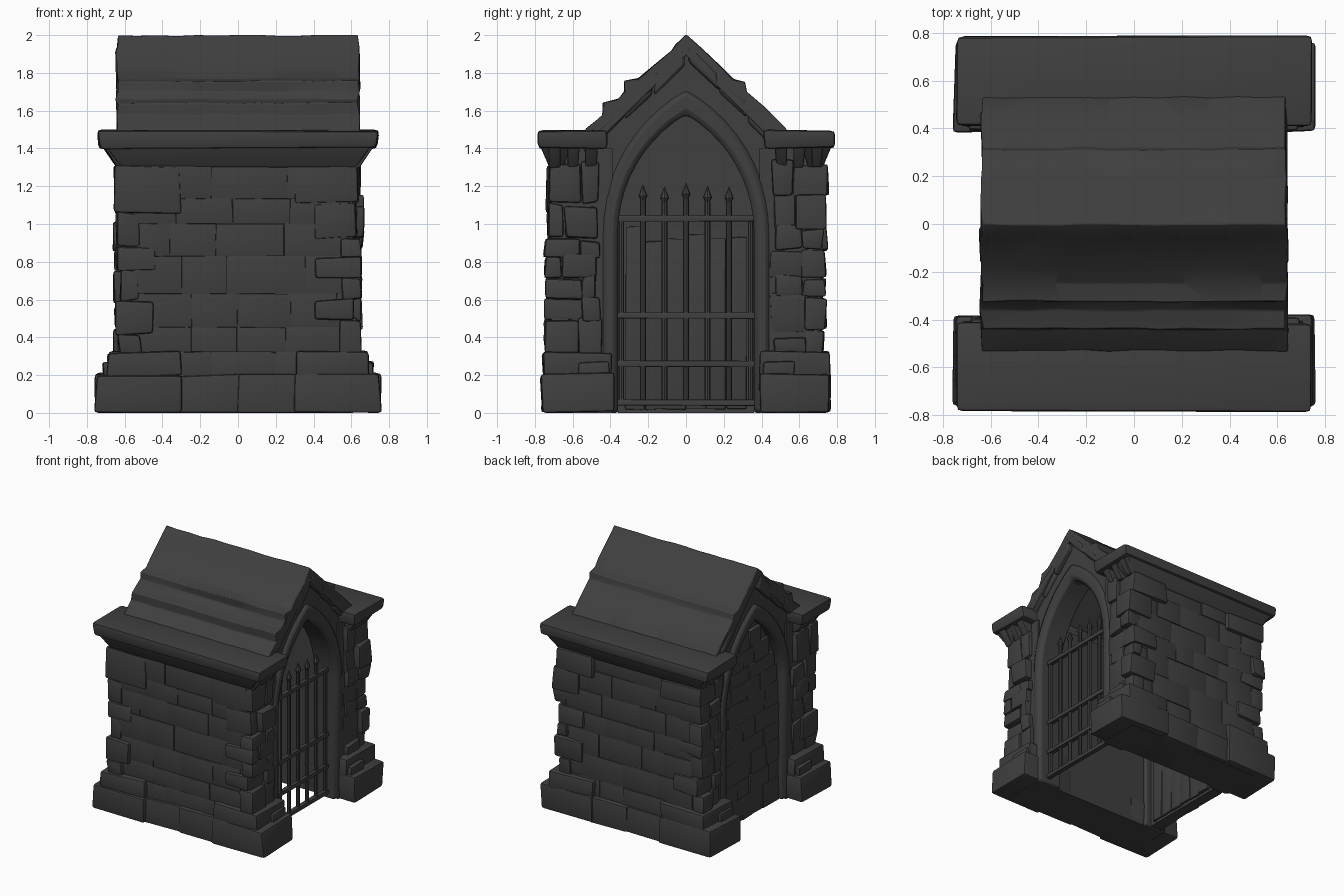
import bpy, bmesh, math, random
from mathutils import Vector, Matrix

random.seed(7)
if bpy.data.objects.get("Cube"):
    bpy.data.objects.remove(bpy.data.objects["Cube"], do_unlink=True)

stone = bpy.data.materials.new("dark_stone")
stone.use_nodes = True
stone.diffuse_color = (0.05, 0.05, 0.05, 1)
stone.node_tree.nodes["Principled BSDF"].inputs["Base Color"].default_value = stone.diffuse_color


def rnd(a):
    return random.uniform(-a, a)


def finish(bm, name, angle=40):
    bmesh.ops.recalc_face_normals(bm, faces=bm.faces)
    me = bpy.data.meshes.new(name)
    bm.to_mesh(me)
    bm.free()
    me.materials.append(stone)
    ob = bpy.data.objects.new(name, me)
    bpy.context.collection.objects.link(ob)
    bpy.ops.object.select_all(action='DESELECT')
    ob.select_set(True)
    bpy.context.view_layer.objects.active = ob
    bpy.ops.object.shade_smooth_by_angle(angle=math.radians(angle))
    return ob


def block(bm, x, y, z, jit=0.008, bev=0.014, flare=(1, 1)):
    """Worn stone spanning the ranges x, y, z; flare widens its top."""
    part = bmesh.new()
    bmesh.ops.create_cube(part, size=1)
    for v in part.verts:
        f = flare if v.co.z > 0 else (1, 1)
        p = [(r[0] + r[1]) / 2 + c * abs(r[1] - r[0]) * k
             for r, c, k in zip((x, y, z), v.co, (*f, 1))]
        v.co = Vector(p) + Vector((rnd(jit), rnd(jit), rnd(jit)))
        v.co.z = max(v.co.z, 0)
    if bev:
        bmesh.ops.bevel(part, geom=part.edges[:], offset=bev, segments=2,
                        profile=0.6, affect='EDGES')
    tmp = bpy.data.meshes.new("tmp")
    part.to_mesh(tmp)
    part.free()
    bm.from_mesh(tmp)
    bpy.data.meshes.remove(tmp)


def prism(name, profile, x0, x1, cuts=1, jit=0.0, bevel=0.0):
    """Extrude a (y, z) outline along x, with slightly uneven sections."""
    bm = bmesh.new()
    rings = []
    for i in range(cuts + 1):
        x = x0 + (x1 - x0) * i / cuts
        rings.append([bm.verts.new((x + rnd(jit), y + rnd(jit / 2), z + rnd(jit / 2)))
                      for y, z in profile])
    n = len(profile)
    for a, b in zip(rings, rings[1:]):
        for j in range(n):
            bm.faces.new((a[j], a[(j + 1) % n], b[(j + 1) % n], b[j]))
    bm.faces.new(rings[0])
    bm.faces.new(rings[-1])
    ob = finish(bm, name)
    if bevel:
        m = ob.modifiers.new("worn_edges", 'BEVEL')
        m.width, m.segments, m.limit_method = bevel, 2, 'ANGLE'


def arch(half, spring, apex, n=10):
    """Pointed arch outline from the left foot over the tip to the right foot."""
    h = apex - spring
    r = (half * half + h * h) / (2 * half)
    top = math.asin(h / r)
    right = [(half, 0)] + [(half - r + r * math.cos(top * i / n),
                            spring + r * math.sin(top * i / n)) for i in range(n)]
    return [(-y, z) for y, z in right] + [(0, apex)] + right[::-1]


def arch_half_width(z, half, spring, apex):
    h = apex - spring
    r = (half * half + h * h) / (2 * half)
    return half if z < spring else half - r + math.sqrt(max(r * r - (z - spring) ** 2, 0))


opening = arch(0.36, 0.95, 1.58)
ring_outer = arch(0.445, 0.95, 1.71)

# Side walls: core, coursed bricks, corner stones, plinth and cornice
for side, label in ((-1, "front"), (1, "back")):
    def span(a, b):
        return sorted((side * a, side * b))

    bm = bmesh.new()
    block(bm, (-0.61, 0.61), span(0.39, 0.712), (0, 1.4), 0, 0)
    finish(bm, label + "_wall_core")

    bm = bmesh.new()
    z = 0.19
    while z < 1.3:
        h = random.uniform(0.12, 0.2)
        x = -0.56
        while x < 0.56:
            w = random.uniform(0.18, 0.42)
            block(bm, (x, min(x + w, 0.58)), span(0.6, 0.72 + rnd(0.005)),
                  (z, min(z + h, 1.34)), 0.002, 0.003)
            x += w
        z += h
    finish(bm, label + "_wall_bricks")

    bm = bmesh.new()
    for end in (-1, 1):
        z, row = 0.31, 0
        while z < 1.28:
            h = random.uniform(0.10, 0.2)
            if z + h > 1.2:
                h = 1.31 - z
            inner = 0.3 if z > 1.05 else (0.42 if row % 2 else 0.54) + rnd(0.03)
            mid = 0.6 + rnd(0.06)
            block(bm, sorted((end * inner, end * (0.64 + rnd(0.025)))),
                  span(mid, 0.738 + rnd(0.015)), (z, z + h), 0.01, 0.018)
            block(bm, sorted((end * 0.5, end * (0.64 + rnd(0.025)))),
                  span(0.465 + rnd(0.02), mid), (z, z + h + rnd(0.03)), 0.012, 0.02)
            z, row = z + h, row + 1
    finish(bm, label + "_corner_stones")

    bm = bmesh.new()
    block(bm, (-0.32, 0.02), span(0.4, 0.74), (0, 0.2))
    block(bm, (0, 0.32), span(0.4, 0.745), (0, 0.21))
    for end in (-1, 1):
        block(bm, sorted((end * 0.29, end * 0.755)), span(0.385, 0.765), (0, 0.208), 0.01, 0.02)
        block(bm, sorted((end * 0.3, end * 0.69)), span(0.39, 0.76), (0.19, 0.325), 0.01, 0.02)
        block(bm, sorted((end * 0.6, end * 0.715)), span(0.41, 0.57), (0.19, 0.27))
    finish(bm, label + "_plinth")

    # Cornice: flared lip over the wall, bracket stones at the ends, top slab
    bm = bmesh.new()
    block(bm, (-0.61, 0.61), span(0.44, 0.7), (1.29, 1.44), 0, 0)
    block(bm, (-0.62, 0.62), span(0.65, 0.725), (1.3, 1.44), 0.003, 0.008, (1.17, 2.5))
    block(bm, (-0.735, 0.735), span(0.415, 0.785), (1.4, 1.495), 0.006, 0.025, (1.02, 1.01))
    for end in (-1, 1):
        for y in (0.5, 0.595, 0.69):
            block(bm, sorted((end * 0.5, end * 0.64)), span(y - 0.025, y + 0.03),
                  (1.3, 1.425), 0.005, 0.01, (2.2, 1.2))
    finish(bm, label + "_cornice")

# Gable walls with pointed openings, and the moulded arches around them
gable = [(-0.455, 0), (-0.455, 0.85), (-0.495, 1.08), (-0.495, 1.47), (0, 1.94),
         (0.495, 1.47), (0.495, 1.08), (0.455, 0.85), (0.455, 0)]
for end, label in ((1, "gate"), (-1, "rear")):
    prism(label + "_gable_wall", gable + opening[::-1], end * 0.42, end * 0.598, bevel=0.012)
    prism(label + "_arch_moulding", ring_outer + opening[::-1], end * 0.5, end * 0.622, bevel=0.028)
    # Worn slabs lying along the gable slope
    for s, flank in ((-1, "front"), (1, "back")):
        for i, (y0, y1) in enumerate(((0.01, 0.17), (0.175, 0.32), (0.325, 0.47))):
            lower = 0.1 + rnd(0.015)
            slab = [(s * y, 1.955 - 0.94 * y - d)
                    for y, d in ((y0, 0), (y1, 0), (y1, lower), (y0, lower))]
            prism(f"{label}_{flank}_gable_slab_{i + 1}", slab, end * 0.5,
                  end * (0.638 + rnd(0.01)), jit=0.012, bevel=0.016)

# Stepped stone roof
roof = [(-0.54, 1.46), (-0.53, 1.5), (-0.44, 1.575), (-0.44, 1.64), (-0.36, 1.66),
        (-0.325, 1.7), (-0.325, 1.755), (-0.25, 1.77), (-0.19, 1.82), (-0.075, 1.915),
        (-0.055, 1.95), (0, 2.0), (0.08, 1.93), (0.19, 1.825), (0.25, 1.765), (0.31, 1.75),
        (0.32, 1.7), (0.42, 1.61), (0.53, 1.5), (0.54, 1.46), (0.44, 1.46), (0, 1.89),
        (-0.44, 1.46)]
prism("roof", roof, -0.638, 0.638, cuts=12, jit=0.008, bevel=0.006)

# Walled-up rear opening
prism("rear_infill", opening, -0.47, -0.54)
bm = bmesh.new()
z = 0.0
while z < 1.42:
    h = random.uniform(0.11, 0.19)
    w = arch_half_width(z + h, 0.36, 0.95, 1.58)
    y = -w
    while y < w - 0.02:
        step = random.uniform(0.12, 0.26)
        block(bm, (-0.565 + rnd(0.006), -0.5), (y, min(y + step, w)), (z, z + h), 0.003, 0.006)
        y += step
    z += h
finish(bm, "rear_infill_stones")

# Broken boards inside
bm = bmesh.new()
for i in range(6):
    y = -0.32 + i * 0.107
    block(bm, (-0.48, -0.45), (y, y + 0.104), (0.02, 0.95 + rnd(0.05)), 0.006, 0.005)
finish(bm, "inner_boards")

# Iron gate
bm = bmesh.new()
gate_x = 0.53


def rod(a, b, r0, r1):
    a, b = Vector(a), Vector(b)
    rot = (b - a).to_track_quat('Z', 'Y').to_matrix().to_4x4()
    bmesh.ops.create_cone(bm, cap_ends=True, segments=8, radius1=r0, radius2=r1,
                          depth=(b - a).length, matrix=Matrix.Translation((a + b) / 2) @ rot)


for i in range(-3, 4):
    y = i * 0.114
    top = 1.12 + rnd(0.015) if abs(i) < 3 else 1.03
    rod((gate_x, y, 0.04), (gate_x, y, top), 0.015, 0.015)
    if abs(i) < 3:
        rod((gate_x, y, top), (gate_x, y, top + 0.025), 0.012, 0.024)
        rod((gate_x, y, top + 0.025), (gate_x, y, top + 0.085), 0.024, 0.001)
for z in (0.055, 0.26, 0.515, 1.03):
    block(bm, (gate_x - 0.016, gate_x + 0.02), (-0.365, 0.365), (z - 0.016, z + 0.016), 0.002, 0.005)
finish(bm, "iron_gate")
